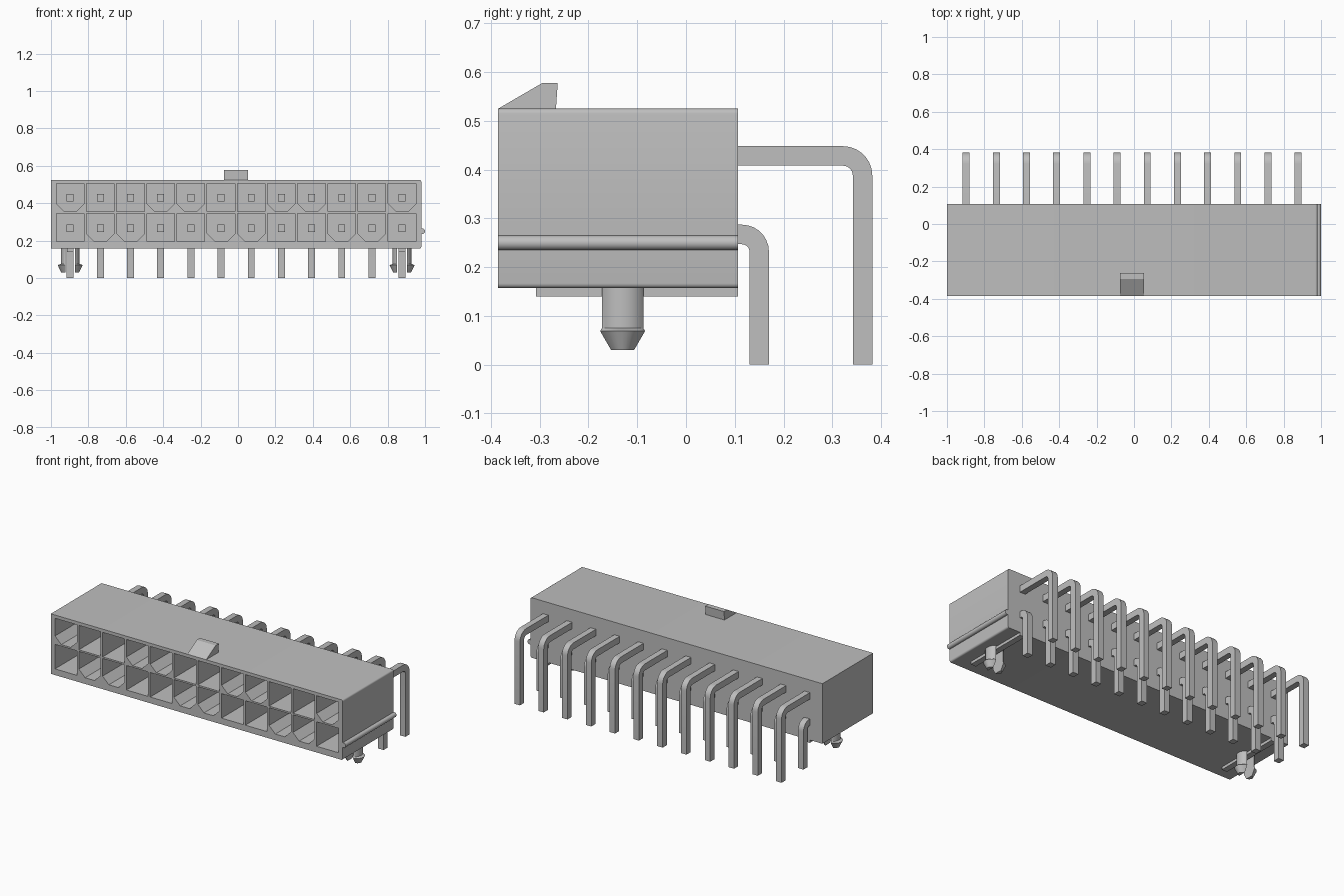
import bpy, bmesh, math
from mathutils import Vector

if "Cube" in bpy.data.objects:
    bpy.data.objects.remove(bpy.data.objects["Cube"], do_unlink=True)

grey = bpy.data.materials.new("light grey")
grey.use_nodes = True
COLOUR = (0.52, 0.52, 0.52, 1)
grey.diffuse_color = COLOUR
grey.node_tree.nodes["Principled BSDF"].inputs["Base Color"].default_value = COLOUR

CX = -0.01                      # centre of the housing
PITCH = 0.1613
COLS = [CX + (i - 5.5) * PITCH for i in range(12)]
FRONT, BACK = -0.385, 0.107


def finish(name, bm, smooth=True):
    bmesh.ops.recalc_face_normals(bm, faces=bm.faces)
    mesh = bpy.data.meshes.new(name)
    bm.to_mesh(mesh)
    bm.free()
    mesh.materials.append(grey)
    obj = bpy.data.objects.new(name, mesh)
    bpy.context.collection.objects.link(obj)
    bpy.ops.object.select_all(action='DESELECT')
    bpy.context.view_layer.objects.active = obj
    obj.select_set(True)
    if smooth:
        bpy.ops.object.shade_smooth_by_angle(angle=math.radians(32))
    return obj


def prism(bm, points, depth):
    """Extrude a closed outline of 3D points along a vector."""
    face = bm.faces.new([bm.verts.new(p) for p in points])
    ext = bmesh.ops.extrude_face_region(bm, geom=[face])
    verts = [g for g in ext["geom"] if isinstance(g, bmesh.types.BMVert)]
    bmesh.ops.translate(bm, verts=verts, vec=Vector(depth))


def arc(cx, cy, r, a0, a1, n):
    angles = [math.radians(a0 + (a1 - a0) * i / n) for i in range(n + 1)]
    return [(cx + r * math.cos(a), cy + r * math.sin(a)) for a in angles]


# Housing block, with softly rounded edges on its left side
R = 0.01
X0, X1, Z0, Z1 = -1.0, 0.98, 0.157, 0.525
outline = ([(X0, Z1), (X0, Z0)] + arc(X1 - R, Z0 + R, R, -90, 0, 4)
           + arc(X1 - R, Z1 - R, R, 0, 90, 4))
bm = bmesh.new()
prism(bm, [(x, FRONT, z) for x, z in outline], (0, BACK - FRONT, 0))
housing = finish("housing", bm, False)

# Two rows of sockets, some keyed with cut lower corners
bm = bmesh.new()
W, H, C = 0.074, 0.075, 0.042
for row, zc in enumerate((0.43, 0.27)):
    for i, x in enumerate(COLS):
        keyed = (i % 4 in (0, 3)) == (row == 0)
        c = C if keyed else 0
        pts = [(x - W, zc + H), (x - W, zc - H + c)]
        if keyed:
            pts += [(x - W + c, zc - H), (x + W - c, zc - H)]
        pts += [(x + W, zc - H + c), (x + W, zc + H)]
        prism(bm, [(px, FRONT - 0.05, pz) for px, pz in pts], (0, 0.05 + 0.385, 0))
cutter = finish("socket_cutter", bm, False)
cutter.hide_render = True
mod = housing.modifiers.new("sockets", 'BOOLEAN')
mod.operation = 'DIFFERENCE'
mod.solver = 'EXACT'
mod.object = cutter
bpy.context.view_layer.objects.active = housing
bpy.ops.object.modifier_apply(modifier=mod.name)
bpy.data.objects.remove(cutter, do_unlink=True)
housing.select_set(True)
bpy.ops.object.shade_smooth_by_angle(angle=math.radians(32))

# Wedge latch on top
bm = bmesh.new()
wedge = [(FRONT, 0.52), (FRONT, 0.525), (-0.294, 0.578), (-0.263, 0.578), (-0.267, 0.52)]
prism(bm, [(CX - 0.064, y, z) for y, z in wedge], (0.128, 0, 0))
finish("latch_wedge", bm, False)

# Rounded rail along the left side
bm = bmesh.new()
rail = arc(0.985, 0.25, 0.015, 0, 337.5, 15)
prism(bm, [(x, FRONT, z) for x, z in rail], (0, BACK - FRONT, 0))
finish("side_rail", bm)


# Bent square pins
def pin(name, x, top, outer, ro, ri):
    t, w = 0.04, 0.0185
    yc, zc = outer - ro, top - ro
    path = ([(-0.22, top - t), (-0.22, top)] + arc(yc, zc, ro, 90, 0, 7)
            + [(outer, 0), (outer - t, 0)]
            + arc(outer - t - ri, top - t - ri, ri, 0, 90, 7))
    bm = bmesh.new()
    prism(bm, [(x - w, y, z) for y, z in path], (2 * w, 0, 0))
    finish(name, bm)


for i, x in enumerate(COLS):
    pin(f"upper_pin_{i + 1}", x, 0.448, 0.382, 0.06, 0.02)
    pin(f"lower_pin_{i + 1}", x, 0.287, 0.17, 0.055, 0.015)

# Split snap pegs and standoff ribs under both ends
RINGS = [(0.16, 0.05, 0.05), (0.075, 0.05, 0.05), (0.069, 0.067, 0.05), (0.03, 0.048, 0.028)]
N = 32
for side, x in (("right", COLS[0]), ("left", COLS[-1])):
    for sign, part in ((-1, "outer" if side == "right" else "inner"),
                       (1, "inner" if side == "right" else "outer")):
        bm = bmesh.new()
        loops = [[bm.verts.new((x + rx * math.cos(2 * math.pi * k / N),
                                -0.13 + ry * math.sin(2 * math.pi * k / N), z))
                  for k in range(N)] for z, rx, ry in RINGS]
        for a, b in zip(loops, loops[1:]):
            for k in range(N):
                bm.faces.new((a[k], a[(k + 1) % N], b[(k + 1) % N], b[k]))
        bm.faces.new(loops[0])
        bm.faces.new(loops[-1])
        cut = bmesh.ops.bisect_plane(bm, geom=bm.verts[:] + bm.edges[:] + bm.faces[:],
                                     plane_co=(x + sign * 0.026, 0, 0),
                                     plane_no=(sign, 0, 0), clear_inner=True)
        bmesh.ops.holes_fill(bm, edges=[e for e in bm.edges if e.is_boundary])
        finish(f"{side}_peg_{part}_prong", bm)
    bm = bmesh.new()
    prism(bm, [(x - 0.018, -0.308, 0.14), (x + 0.018, -0.308, 0.14),
               (x + 0.018, -0.308, 0.165), (x - 0.018, -0.308, 0.165)],
          (0, BACK + 0.308, 0))
    finish(f"{side}_standoff_rib", bm, False)
